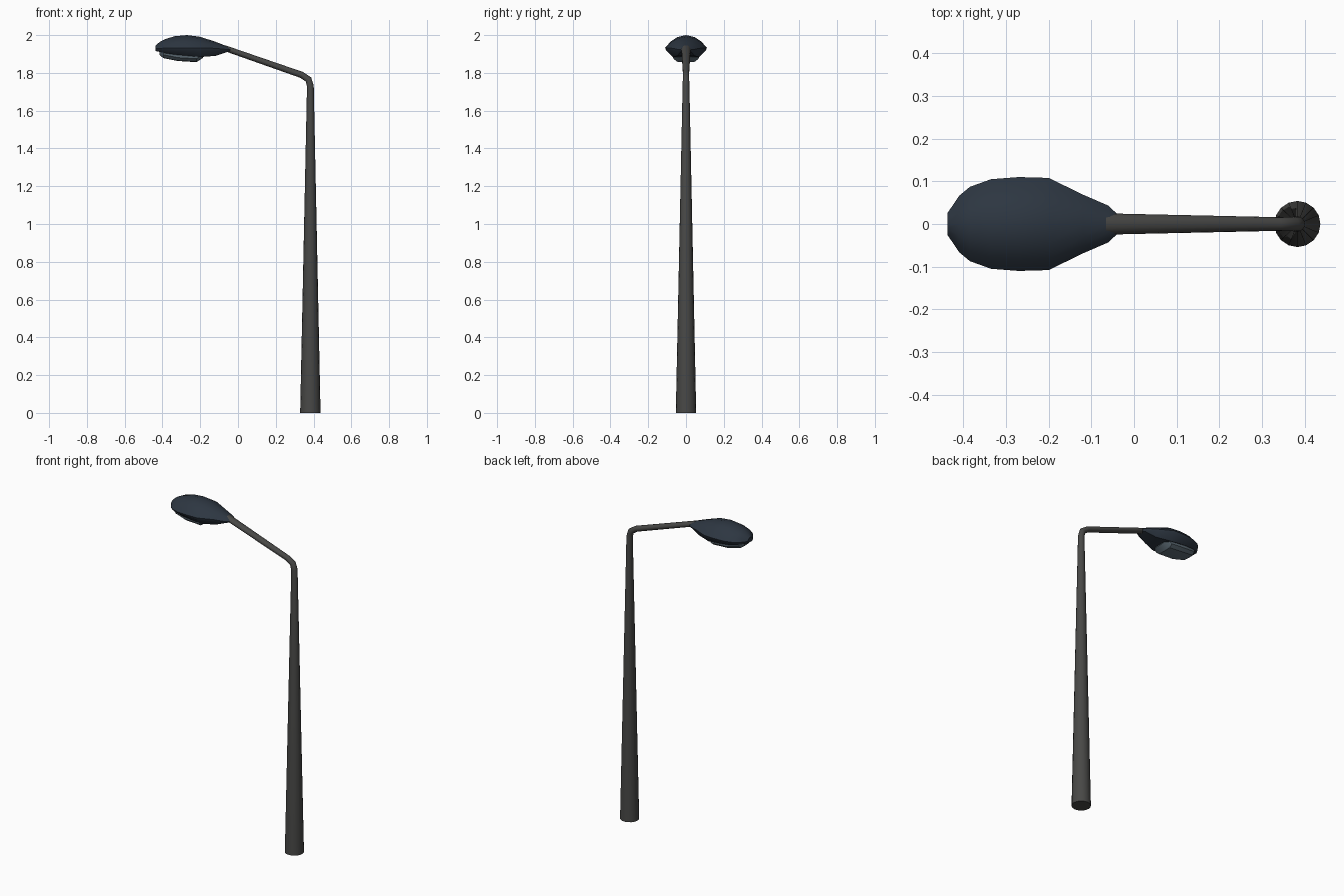
import bpy, bmesh, math
from mathutils import Vector

if "Cube" in bpy.data.objects:
    bpy.data.objects.remove(bpy.data.objects["Cube"])


def material(name, rgb):
    m = bpy.data.materials.new(name)
    m.diffuse_color = (*rgb, 1)
    m.use_nodes = True
    m.node_tree.nodes["Principled BSDF"].inputs["Base Color"].default_value = m.diffuse_color
    return m


def loft(name, rings, mat, angle):
    """Skin equal-sized closed rings and cap both ends."""
    bm = bmesh.new()
    rows = [[bm.verts.new(p) for p in r] for r in rings]
    n = len(rows[0])
    for a, b in zip(rows, rows[1:]):
        for i in range(n):
            j = (i + 1) % n
            bm.faces.new((a[i], a[j], b[j], b[i]))
    bm.faces.new(rows[0])
    bm.faces.new(rows[-1])
    bmesh.ops.recalc_face_normals(bm, faces=bm.faces)
    me = bpy.data.meshes.new(name)
    bm.to_mesh(me)
    bm.free()
    ob = bpy.data.objects.new(name, me)
    bpy.context.collection.objects.link(ob)
    me.materials.append(mat)
    bpy.ops.object.select_all(action='DESELECT')
    ob.select_set(True)
    bpy.context.view_layer.objects.active = ob
    bpy.ops.object.shade_smooth_by_angle(angle=math.radians(angle))
    return ob


def mirrored(half):
    """Close a half section (top centre to bottom centre) across y = 0."""
    return half + [(x, -y, z) for x, y, z in reversed(half[1:-1])]


pole_mat = material("pole_grey", (0.065, 0.065, 0.062))
head_mat = material("housing_blue", (0.026, 0.037, 0.053))
lens_mat = material("lens_glass", (0.11, 0.15, 0.18))

# Tapered pole, bend and arm: x, z, in-plane radius, y radius
path = [(.383, 0, .054, .054), (.383, 1.73, .018, .018), (.373, 1.765, .018, .017),
        (.338, 1.789, .017, .016), (-.07, 1.931, .015, .025)]
rings = []
for k, (x, z, r, ry) in enumerate(path):
    a, b = path[max(k - 1, 0)], path[min(k + 1, len(path) - 1)]
    d1 = Vector((x - a[0], 0, z - a[1])).normalized()
    d2 = Vector((b[0] - x, 0, b[1] - z)).normalized()
    t = (d1 + d2).normalized()
    side = Vector((t.z, 0, -t.x))
    rings.append([Vector((x, 0, z)) + side * r * math.cos(i * math.tau / 16)
                  + Vector((0, ry * math.sin(i * math.tau / 16), 0)) for i in range(16)])
loft("pole_and_arm", rings, pole_mat, 40)

# Lamp housing: x, half width, top z, rim z, underside z
stations = [(-.437, .026, 1.945, 1.928, 1.916), (-.41, .066, 1.967, 1.930, 1.910),
            (-.385, .087, 1.979, 1.931, 1.904), (-.335, .105, 1.994, 1.932, 1.897),
            (-.27, .110, 2.000, 1.933, 1.891), (-.20, .108, 1.991, 1.933, 1.884),
            (-.12, .069, 1.965, 1.930, 1.890), (-.06, .043, 1.942, 1.924, 1.910),
            (-.038, .022, 1.934, 1.922, 1.914)]
rings = []
for x, w, top, rim, bot in stations:
    h = top - rim
    rings.append(mirrored([(x, 0, top), (x, .42 * w, rim + .84 * h), (x, .75 * w, rim + .47 * h),
                           (x, w, rim), (x, .96 * w, rim - .3 * (rim - bot)),
                           (x, .66 * w, bot), (x, 0, bot)]))
loft("lamp_housing", rings, head_mat, 35)

# Lens under the housing: x, upper half width, lower half width, lower z
lens = [(-.415, .03, .022, 1.895), (-.395, .055, .036, 1.878), (-.32, .072, .048, 1.863),
        (-.22, .072, .046, 1.857), (-.185, .066, .03, 1.880)]
rings = [mirrored([(x, 0, 1.912), (x, w, 1.912), (x, .93 * w, z + .018),
                   (x, v, z + .002), (x, 0, z)]) for x, w, v, z in lens]
loft("lamp_lens", rings, lens_mat, 30)
